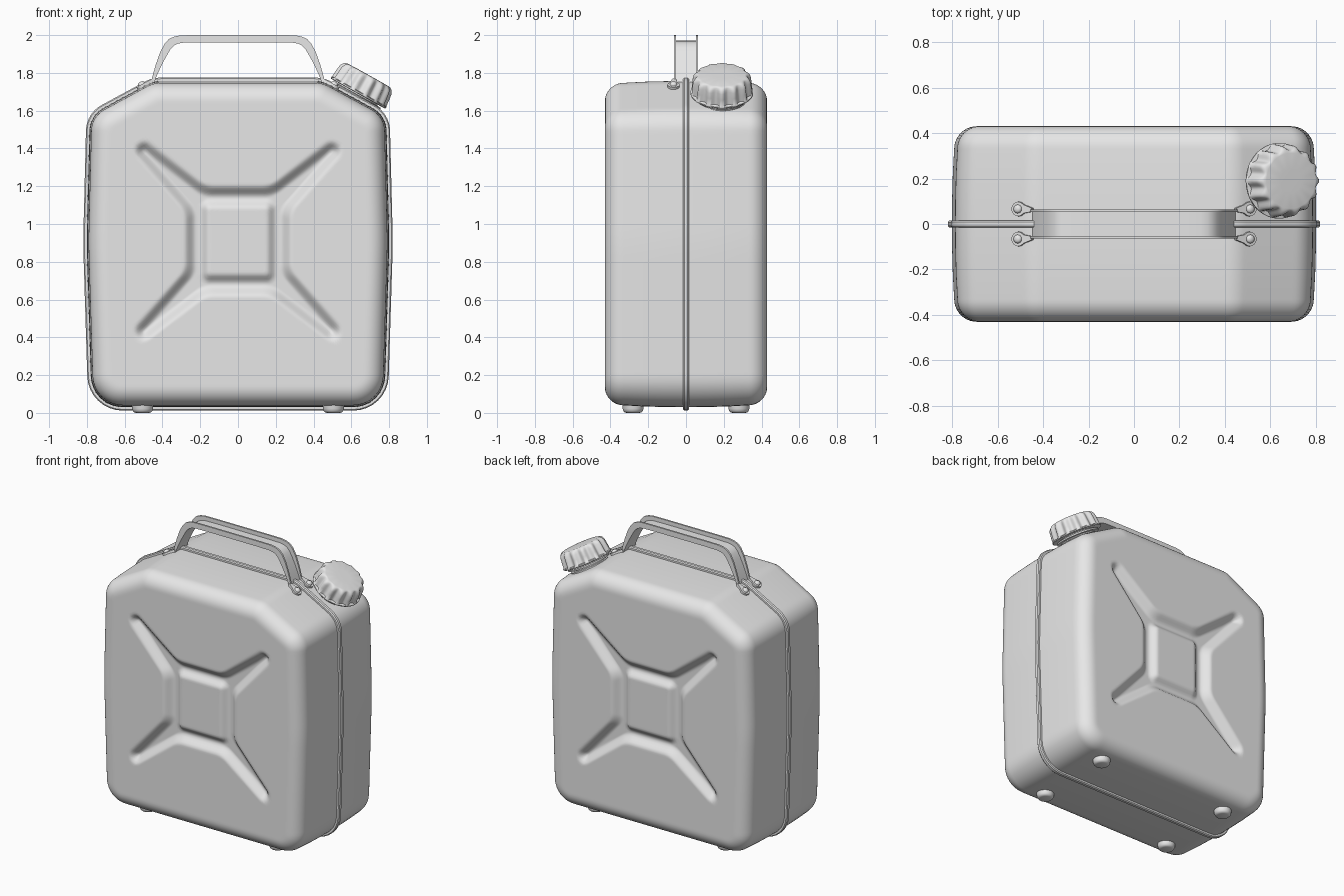
import bpy, bmesh, math
from mathutils import Vector, Matrix

if "Cube" in bpy.data.objects:
    bpy.data.objects.remove(bpy.data.objects["Cube"])

grey = bpy.data.materials.new("light_grey")
grey.diffuse_color = (0.8, 0.8, 0.8, 1)
grey.use_nodes = True
grey.node_tree.nodes["Principled BSDF"].inputs["Base Color"].default_value = grey.diffuse_color


def loft(name, rings, matrix=Matrix(), wrap=False, angle=35):
    """Skin a list of equal-length closed rings; ends are capped unless wrapped."""
    bm = bmesh.new()
    vs = [[bm.verts.new(p) for p in r] for r in rings]
    n = len(rings[0])
    pairs = list(zip(vs, vs[1:])) + ([(vs[-1], vs[0])] if wrap else [])
    for a, b in pairs:
        for i in range(n):
            j = (i + 1) % n
            bm.faces.new((a[i], a[j], b[j], b[i]))
    if not wrap:
        bm.faces.new(vs[0])
        bm.faces.new(vs[-1])
    bmesh.ops.recalc_face_normals(bm, faces=bm.faces)
    me = bpy.data.meshes.new(name)
    bm.to_mesh(me)
    bm.free()
    me.materials.append(grey)
    ob = bpy.data.objects.new(name, me)
    bpy.context.collection.objects.link(ob)
    ob.matrix_world = matrix
    bpy.ops.object.select_all(action='DESELECT')
    ob.select_set(True)
    bpy.context.view_layer.objects.active = ob
    bpy.ops.object.shade_smooth_by_angle(angle=math.radians(angle))
    return ob


def lathe(name, profile, matrix, seg=32, angle=35, lobes=0):
    """profile: (radius, height, lobe depth)"""
    rings = []
    for r, h, amp in profile:
        ring = []
        for k in range(seg):
            a = 2 * math.pi * k / seg
            rr = r - amp * (0.5 - 0.5 * math.cos(lobes * a))
            ring.append((rr * math.cos(a), rr * math.sin(a), h))
        rings.append(ring)
    return loft(name, rings, matrix, angle=angle)


# can outline in x/z, counter-clockwise, with a corner radius at each point
half = [(0.775, 0.03, 0.17), (0.802, 0.9, 3.0), (0.785, 1.575, 0.14), (0.45, 1.757, 0.16)]
outline = half + [(-x, z, r) for x, z, r in reversed(half)]
P = [Vector(p[:2]) for p in outline]
N = len(P)
dirs = [(P[(i + 1) % N] - P[i]).normalized() for i in range(N)]
norms = [Vector((-d.y, d.x)) for d in dirs]
steps = [max(2, round((P[(i + 1) % N] - P[i]).length / 0.028)) for i in range(N)]


def ring2d(d):
    """Rounded outline moved inward by d."""
    arcs = []
    for i in range(N):
        n1, n2 = norms[i - 1], norms[i]
        miter = (n1 + n2) / (1 + n1.dot(n2))
        r = max(outline[i][2] - d, 0.05)
        c = P[i] + miter * (d + r)
        turn = n1.angle(n2)
        arc = []
        for k in range(9):
            a = turn * k / 8
            arc.append(c - r * Vector((n1.x * math.cos(a) - n1.y * math.sin(a),
                                       n1.x * math.sin(a) + n1.y * math.cos(a))))
        arcs.append(arc)
    pts = []
    for i in range(N):
        pts += arcs[i]
        a, b = arcs[i][-1], arcs[(i + 1) % N][0]
        pts += [a.lerp(b, k / steps[i]) for k in range(1, steps[i])]
    return pts


def smooth(t):
    t = min(1, max(0, t))
    return t * t * (3 - 2 * t)


def box_dist(x, z, hx, hz, r):
    qx, qz = abs(x) - hx + r, abs(z) - hz + r
    return math.hypot(max(qx, 0), max(qz, 0)) + min(max(qx, qz), 0) - r


def recess(x, z):
    """Depth of the pressed cross with a raised pad in the middle."""
    x, z = abs(x), abs(z - 0.91)
    a, b = Vector((0.20, 0.20)), Vector((0.495, 0.475))
    ab = b - a
    t = min(1, max(0, (Vector((x, z)) - a).dot(ab) / ab.length_squared))
    arm = (Vector((x, z)) - a - ab * t).length - (0.085 * (1 - t) + 0.045 * t)
    core = box_dist(x, z, 0.275, 0.285, 0.04)
    h = max(0.03 - abs(arm - core), 0) / 0.03
    d = min(arm, core) - h * h * 0.0075
    pad = box_dist(x, z, 0.195, 0.215, 0.05)
    cut = smooth((0.012 - d) / 0.065)
    return 0.045 * cut - 0.034 * smooth((0.01 - pad) / 0.055)


# body: half section from the seam to the face centre, mirrored to the back
R, Y = 0.10, 0.43
section = [(0.0, 0.0), (0.11, 0.001), (0.22, 0.004)]
for k in range(11):
    a = math.pi / 2 * k / 10
    section.append((Y - R + R * math.sin(a), 0.01 + R * (1 - math.cos(a))))
half_rings = [[(p.x, y, p.y) for p in ring2d(d)] for y, d in section]
edge, mid = ring2d(0.01 + R), Vector((0, 0.91))
for k in range(1, 61):
    s = 1 - 0.985 * k / 60
    q = [mid + (p - mid) * s for p in edge]
    half_rings.append([(p.x, Y - recess(p.x, p.y), p.y) for p in q])
back = half_rings[::-1]
front = [[(x, -y, z) for x, y, z in r] for r in half_rings[1:]]
loft("can_body", back + front, angle=60)

# rolled seam flange around the middle
flange = [(-0.016, 0.012), (-0.016, -0.012), (-0.009, -0.018),
          (0.009, -0.018), (0.016, -0.012), (0.016, 0.012)]
loft("seam_flange", [[(p.x, y, p.y) for p in ring2d(d)] for y, d in flange], wrap=True)

# handle: two upright rails with a plate between them
outer = [(0.462, 1.745), (0.452, 1.785), (0.435, 1.845), (0.412, 1.91), (0.388, 1.955),
         (0.365, 1.98), (0.335, 1.993), (0.30, 1.999), (0.2, 2.0)]
inner = [(0.445, 1.745), (0.43, 1.785), (0.405, 1.84), (0.378, 1.89), (0.358, 1.925),
         (0.338, 1.945), (0.318, 1.955), (0.29, 1.96), (0.2, 1.962)]


def arch(name, y0, y1, thick):
    st = []
    for (ox, oz), (ix, iz) in zip(outer, inner):
        st.append((ix + (ox - ix) * thick, iz + (oz - iz) * thick, ix, iz))
    st += [(-a, b, -c, d) for a, b, c, d in reversed(st)]
    loft(name, [[(a, y0, b), (a, y1, b), (c, y1, d), (c, y0, d)] for a, b, c, d in st])


arch("handle_rail_front", -0.064, -0.052, 1)
arch("handle_rail_back", 0.052, 0.064, 1)
arch("handle_plate", -0.055, 0.055, 0.25)

# riveted tabs holding the handle
slope = math.atan2(0.182, 0.335)
for sx, side in ((1, "right"), (-1, "left")):
    for sy, face in ((-1, "front"), (1, "back")):
        m = Matrix.Translation((sx * 0.505, sy * 0.066, 1.728)) @ Matrix.Rotation(sx * slope, 4, 'Y')
        tab = [(sx * 0.032 * math.cos(a), 0.032 * math.sin(a))
               for a in [math.radians(-110 + 20 * k) for k in range(12)]]
        tab += [(-sx * 0.03, 0.018), (-sx * 0.068, 0.008 - sy * 0.004),
                (-sx * 0.068, -0.008 - sy * 0.004), (-sx * 0.03, -0.018)]
        loft(f"handle_tab_{face}_{side}", [[(x, y, h) for x, y in tab] for h in (-0.012, 0.012)], m)
        lathe(f"rivet_{face}_{side}", [(0.019, 0.0, 0), (0.019, 0.018, 0), (0.014, 0.024, 0),
                                       (0.006, 0.027, 0)], m, seg=20, angle=50)

# spout neck and fluted screw cap, square to the right shoulder
axis = Matrix.Translation((0.635, 0.19, 1.69)) @ Matrix.Rotation(math.radians(29), 4, 'Y')
lathe("spout_neck", [(0.128, -0.09, 0), (0.128, -0.03, 0), (0.115, -0.026, 0), (0.115, -0.02, 0),
                     (0.142, -0.018, 0), (0.142, -0.008, 0), (0.12, -0.006, 0), (0.12, 0.03, 0)],
      axis, seg=48)
lathe("screw_cap", [(0.13, 0.0, 0), (0.162, 0.0, 0), (0.166, 0.003, 0), (0.166, 0.010, 0),
                    (0.164, 0.014, 0.016), (0.161, 0.05, 0.018), (0.157, 0.082, 0.018),
                    (0.152, 0.095, 0.016), (0.144, 0.105, 0.011), (0.134, 0.111, 0.005),
                    (0.122, 0.113, 0), (0.05, 0.114, 0)], axis, seg=140, angle=45, lobes=14)

# four rounded feet
for sx, side in ((1, "right"), (-1, "left")):
    for sy, face in ((-1, "front"), (1, "back")):
        lathe(f"foot_{face}_{side}", [(0.035, 0, 0), (0.044, 0.003, 0), (0.051, 0.01, 0),
                                      (0.055, 0.022, 0), (0.058, 0.06, 0)],
              Matrix.Translation((sx * 0.505, sy * 0.28, 0)), angle=50)
